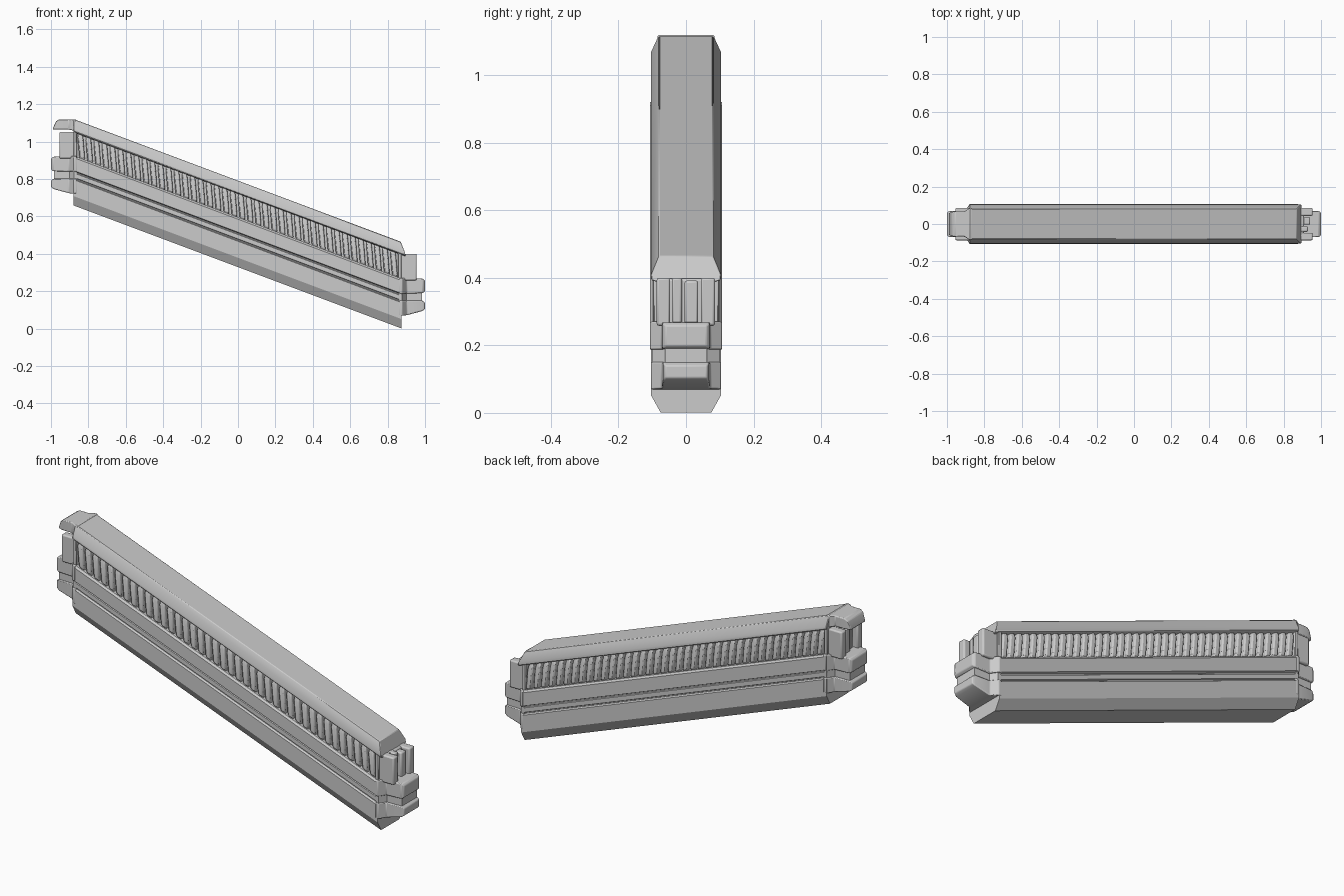
import bpy, bmesh

if "Cube" in bpy.data.objects:
    bpy.data.objects.remove(bpy.data.objects["Cube"])

SLOPE, BASE = 0.375, 0.329


def drop(x):
    """Height of the sloping underside at x."""
    return BASE - SLOPE * x


def finish(name, bm, bevel=0.0, segs=2):
    bmesh.ops.recalc_face_normals(bm, faces=bm.faces)
    me = bpy.data.meshes.new(name)
    bm.to_mesh(me)
    bm.free()
    ob = bpy.data.objects.new(name, me)
    bpy.context.collection.objects.link(ob)
    if bevel:
        m = ob.modifiers.new("bevel", 'BEVEL')
        m.width, m.segments, m.limit_method = bevel, segs, 'ANGLE'
    return ob


def loft(bm, rings):
    """Skin equal-length rings of 3D points and cap both ends."""
    vs = [[bm.verts.new(p) for p in r] for r in rings]
    n = len(vs[0])
    for a, b in zip(vs, vs[1:]):
        for i in range(n):
            j = (i + 1) % n
            bm.faces.new((a[i], a[j], b[j], b[i]))
    bm.faces.new(vs[0])
    bm.faces.new(vs[-1])


def mirrored(half):
    return half + [(-y, v) for y, v in reversed(half)]


def rect(x, w, z0, z1, yc=0.0):
    return [(x, yc - w, z0), (x, yc + w, z0), (x, yc + w, z1), (x, yc - w, z1)]


# Sloping body: chamfered foot, grooved bands, narrow core behind the slats
profile = mirrored([(.075, 0), (.103, .05), (.103, .138), (.092, .143), (.092, .148),
                    (.098, .151), (.098, .174), (.092, .177), (.092, .182), (.106, .187),
                    (.106, .256), (.098, .266), (.066, .266), (.066, .405)])
bm = bmesh.new()
loft(bm, [[(x, y, v + drop(x)) for y, v in profile] for x in (-.88, .875)])
finish("rail_body", bm)

# Sloping top cap with a raked lower end
cap = mirrored([(.085, .390), (.103, .396), (.103, .412), (.080, .462)])
bm = bmesh.new()
loft(bm, [[(-.88, y, v + drop(-.88)) for y, v in cap],
          [(.87 if v > .45 else .895, y, v + drop(.87 if v > .45 else .887)) for y, v in cap]])
finish("top_cap", bm, .003, 1)

# Row of upright slats on both sides
bm = bmesh.new()
N = 40
for i in range(N):
    x = -.838 + i * 1.672 / (N - 1)
    for s in (-1, 1):
        rings = []
        for v, lean, w, out in ((.258, .005, .012, .088), (.275, .004, .015, .097),
                                (.372, -.004, .015, .097), (.400, -.005, .011, .086)):
            a, b = x + lean - w, x + lean + w
            rings.append([(a, s * .060, v + drop(a)), (b, s * .060, v + drop(b)),
                          (b, s * out, v + drop(b)), (a, s * out, v + drop(a))])
        loft(bm, rings)
finish("slats", bm, .006, 2)

# End pillars framing the slats
bm = bmesh.new()
for a, b in ((-.88, -.862), (.855, .875)):
    loft(bm, [rect(x, .097, drop(x) + .25, drop(x) + .40) for x in (a, b)])
finish("end_pillars", bm, .003, 1)

# Matching connector stacks at the two ends
for side, s, z in (("left", -1, .652), ("right", 1, 0.0)):
    # upper band block, flaring into the body
    bm = bmesh.new()
    loft(bm, [rect(s * x, w, z + a, z + b) for x, w, a, b in
              ((.862, .107, .188, .270), (.878, .107, .188, .270),
               (.903, .072, .188, .270), (.988, .070, .190, .267), (.999, .061, .199, .258))])
    finish(side + "_upper_connector", bm, .004, 2)

    # narrow web between blocks
    bm = bmesh.new()
    loft(bm, [rect(s * x, w, z + .145, z + .194) for x, w in
              ((.862, .099), (.878, .099), (.900, .064), (.985, .062))])
    finish(side + "_connector_web", bm)

    # lower block with sloping underside
    bm = bmesh.new()
    loft(bm, [rect(s * x, w, z + a, z + b) for x, w, a, b in
              ((.862, .104, .070, .150), (.878, .104, .070, .150),
               (.903, .072, .072, .150), (.985, .068, .094, .150), (.999, .062, .104, .140))])
    finish(side + "_lower_connector", bm, .004, 2)

    # upright posts above the blocks
    bm = bmesh.new()
    for yc, w, tip, top in ((-.067, .020, .955, .400), (-.027, .015, .930, .400),
                            (.016, .020, .942, .392), (.065, .021, .955, .400)):
        loft(bm, [rect(s * x, w, z + .258, z + top, yc) for x in (.865, tip)])
    loft(bm, [rect(s * x, .075, z + .258, z + .398) for x in (.865, .908)])
    finish(side + "_end_posts", bm, .007, 2)

# Hooked lip at the high end of the cap
bm = bmesh.new()
loft(bm, [rect(x, w, a, b) for x, w, a, b in
          ((-.865, .085, 1.055, 1.119), (-.885, .082, 1.060, 1.119), (-.905, .068, 1.064, 1.119),
           (-.957, .068, 1.064, 1.119), (-.974, .064, 1.064, 1.108), (-.990, .058, 1.064, 1.070))])
finish("cap_hook", bm, .004, 2)

# Smooth the rounded edges, keep corners crisp
for ob in list(bpy.context.scene.objects):
    bpy.ops.object.select_all(action='DESELECT')
    ob.select_set(True)
    bpy.context.view_layer.objects.active = ob
    bpy.ops.object.shade_smooth_by_angle(angle=0.5)
